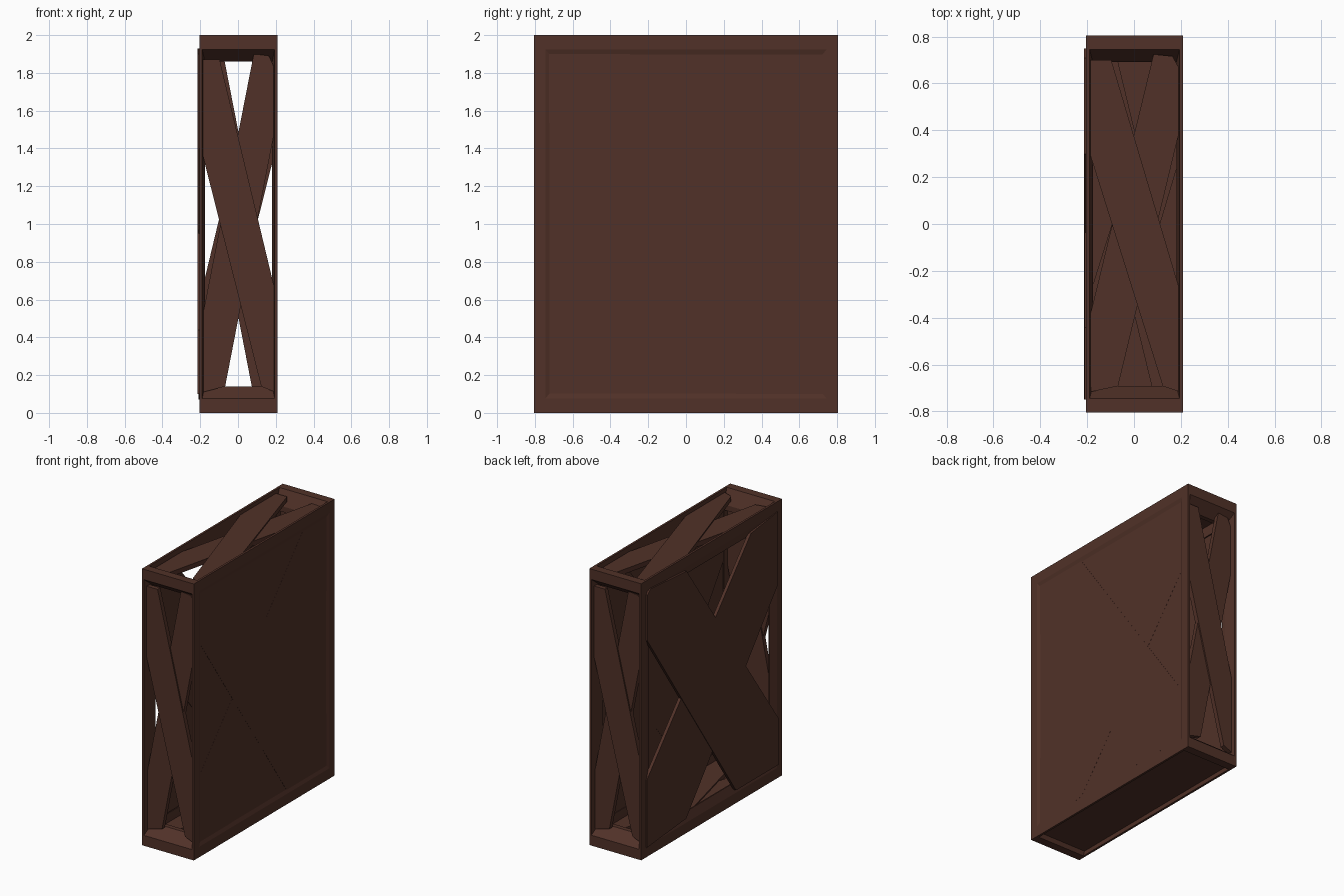
import bpy, bmesh
from mathutils import Vector

if "Cube" in bpy.data.objects:
    bpy.data.objects.remove(bpy.data.objects["Cube"])

# Overall half sizes of the crate; everything is laid out in a -1..1 cube
HALF = Vector((0.2075, 0.805, 1.0))
CENTRE = Vector((0.0025, 0.0, 1.0))

wood = bpy.data.materials.new("dark_brown_wood")
wood.diffuse_color = (0.082, 0.031, 0.021, 1)
wood.use_nodes = True
wood.node_tree.nodes["Principled BSDF"].inputs["Base Color"].default_value = wood.diffuse_color

X, Y, Z = Vector((1, 0, 0)), Vector((0, 1, 0)), Vector((0, 0, 1))
# side name: (right direction, up direction, outward direction)
SIDES = {
    "front": (X, Z, -Y), "back": (-X, Z, Y),
    "right": (Y, Z, X), "left": (-Y, Z, -X),
    "top": (X, Y, Z), "bottom": (X, -Y, -Z),
}


def place(side, u, v, d):
    r, up, n = SIDES[side]
    p = r * u + up * v + n * d
    return CENTRE + Vector(a * b for a, b in zip(p, HALF))


def finish(name, bm, fix_normals=True):
    bmesh.ops.remove_doubles(bm, verts=bm.verts, dist=1e-5)
    if fix_normals:
        bmesh.ops.recalc_face_normals(bm, faces=bm.faces)
    me = bpy.data.meshes.new(name)
    bm.to_mesh(me)
    bm.free()
    me.materials.append(wood)
    ob = bpy.data.objects.new(name, me)
    bpy.context.collection.objects.link(ob)


def board(name, side, outline, outer, thick):
    """Flat plank with a polygon outline, lying in one crate side."""
    bm = bmesh.new()
    a = [bm.verts.new(place(side, u, v, outer)) for u, v in outline]
    b = [bm.verts.new(place(side, u, v, outer - thick)) for u, v in outline]
    bm.faces.new(a)
    bm.faces.new(b[::-1])
    for i in range(len(a)):
        j = (i + 1) % len(a)
        bm.faces.new((a[i], b[i], b[j], a[j]))
    finish(name, bm)


def panel(name, side, size, depth):
    bm = bmesh.new()
    bm.faces.new([bm.verts.new(place(side, u * size, v * size, depth))
                  for u, v in ((-1, -1), (1, -1), (1, 1), (-1, 1))])
    finish(name, bm, False)


# Frame: rings on every side, from outer corner over the bevel to the inside
bm = bmesh.new()
RINGS = [(1, 1), (0.925, 1), (0.86, 0.9), (0.86, 0.86)]
for side in SIDES:
    rings = [[bm.verts.new(place(side, u * s, v * s, d))
              for u, v in ((-1, -1), (1, -1), (1, 1), (-1, 1))] for s, d in RINGS]
    for p, q in zip(rings, rings[1:]):
        for i in range(4):
            j = (i + 1) % 4
            bm.faces.new((p[i], p[j], q[j], q[i]))
finish("crate_frame", bm)

# Crossed planks: falling (upper left to lower right) and rising
WIDE_FALL = [(-.93, .57), (-.93, .9), (-.88, .93), (-.37, .9),
             (.93, -.56), (.93, -.9), (.33, -.9)]
WIDE_RISE = [(.55, .89), (.93, .93), (.93, .4), (-.37, -.89),
             (-.93, -.93), (-.93, -.44)]
SLIM_FALL = [(-.93, .38), (-.93, .87), (-.48, .87), (.93, -.35),
             (.93, -.89), (.58, -.86)]
SLIM_RISE = [(.39, .9), (.78, .89), (.93, .82), (.93, .5),
             (-.34, -.86), (-.9, -.89), (-.93, -.5)]

# side: (falling outline, rising outline, outer depth, step, thickness)
CROSSES = {
    "left": (WIDE_FALL, WIDE_RISE, 1.046, 0.02, 0.11),
    "right": (WIDE_FALL, WIDE_RISE, 0.962, 0.003, 0.08),
    "front": (SLIM_FALL, SLIM_RISE, 0.97, 0.012, 0.04),
    "back": (SLIM_FALL, SLIM_RISE, 0.97, 0.012, 0.04),
    "top": (SLIM_FALL, SLIM_RISE, 0.975, 0.01, 0.035),
    "bottom": (SLIM_FALL, SLIM_RISE, 0.965, 0.01, 0.035),
}
for side, (fall, rise, outer, step, thick) in CROSSES.items():
    board(side + "_falling_plank", side, fall, outer, thick)
    board(side + "_rising_plank", side, rise, outer - step, thick)

# Closed sides: right wall and floor
panel("right_panel", "right", 0.9, 0.956)
panel("floor_panel", "bottom", 0.91, 0.972)
